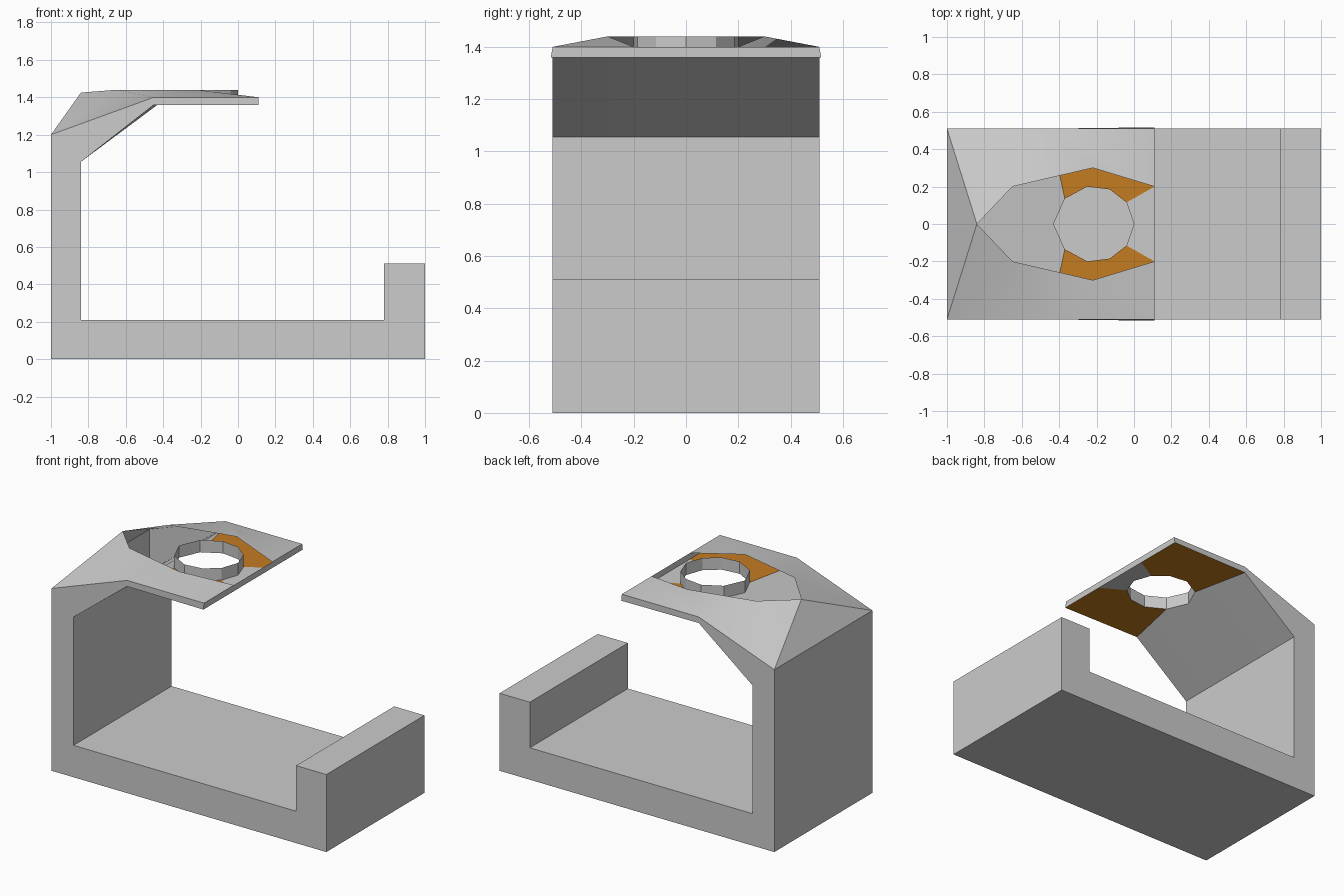
import bpy, bmesh, math

if "Cube" in bpy.data.objects:
    bpy.data.objects.remove(bpy.data.objects["Cube"])

W = 0.51            # half width of the stand
LOW, HIGH = 1.36, 1.44


def make(name, faces, color=None):
    """Build a mesh from polygons given as coordinate lists."""
    bm = bmesh.new()
    for f in faces:
        bm.faces.new([bm.verts.new(p) for p in f])
    bmesh.ops.remove_doubles(bm, verts=bm.verts, dist=0.0005)
    me = bpy.data.meshes.new(name)
    bm.to_mesh(me)
    bm.free()
    ob = bpy.data.objects.new(name, me)
    bpy.context.collection.objects.link(ob)
    if color:
        mat = bpy.data.materials.new(name + "_colour")
        mat.diffuse_color = color
        mat.use_nodes = True
        mat.node_tree.nodes["Principled BSDF"].inputs["Base Color"].default_value = mat.diffuse_color
        me.materials.append(mat)
    return ob


def both(faces):
    """Each polygon plus its mirror image across y = 0."""
    return faces + [[(x, -y, z) for x, y, z in reversed(f)] for f in faces]


def smooth(ob):
    bpy.ops.object.select_all(action='DESELECT')
    ob.select_set(True)
    bpy.context.view_layer.objects.active = ob
    bpy.ops.object.shade_smooth_by_angle(angle=math.radians(30))


# Base, front lip, back wall and arm sides from one side profile
profile = [(-1, 0), (1, 0), (1, 0.51), (0.78, 0.51), (0.78, 0.21), (-0.84, 0.21),
           (-0.84, 1.055), (-0.45, LOW), (0.11, LOW), (0.11, 1.40), (-0.45, 1.40), (-1, 1.2)]


def side(p, s):
    flare = 0.007 if p == (0.11, LOW) else 0    # plate flares slightly at the tip
    return (p[0], s * (W + flare), p[1])


faces = [[side(p, -1) for p in profile], [side(p, 1) for p in reversed(profile)]]
for i, p in enumerate(profile):
    q = profile[(i + 1) % len(profile)]
    if i not in (6, 7, 9, 10):                  # arm top and underside are built below
        faces.append([side(p, -1), side(p, 1), side(q, 1), side(q, -1)])
make("stand_frame", faces)

# Faceted arm cover with a central opening
peak, shoulder, crest = (-0.84, 0, 1.425), (-0.65, 0.2, HIGH), (-0.22, 0.3, HIGH)
back, bend = (-1, W, 1.2), (-0.45, W, 1.40)
smooth(make("arm_cover", both([
    [back, (-1, 0, 1.2), peak],
    [peak, shoulder, back],
    [back, shoulder, bend],
    [shoulder, crest, bend],
    [bend, crest, (0.11, 0.2, 1.40), (0.11, W, 1.40)],
])))

# Half outline of the ten-sided hole, back to front
hole = [(-0.43, 0), (-0.37, 0.135), (-0.25, 0.2), (-0.13, 0.185), (-0.04, 0.115), (0, 0)]
rim = [(x, y, LOW) for x, y in hole]

# Sloped underside and small front tongue
smooth(make("arm_underside", both([
    [(-0.84, W, 1.055), (-0.45, W, LOW), rim[1], rim[0], (-0.84, 0, 1.055)],
    [(0.11, 0.2, LOW), (0.11, 0, LOW), rim[5], rim[4]],
])))

# Coloured plate halves on each side of the hole
make("holder_plate", both([
    [(-0.45, W, LOW), (0.11, W + 0.007, LOW), (0.11, 0.2, LOW)] + rim[4:0:-1],
]), (0.55, 0.2, 0.015, 1))

# Thin collar around the hole
make("hole_collar", both([
    [(*a, LOW), (*b, LOW), (*b, HIGH), (*a, HIGH)] for a, b in zip(hole, hole[1:])
]))
